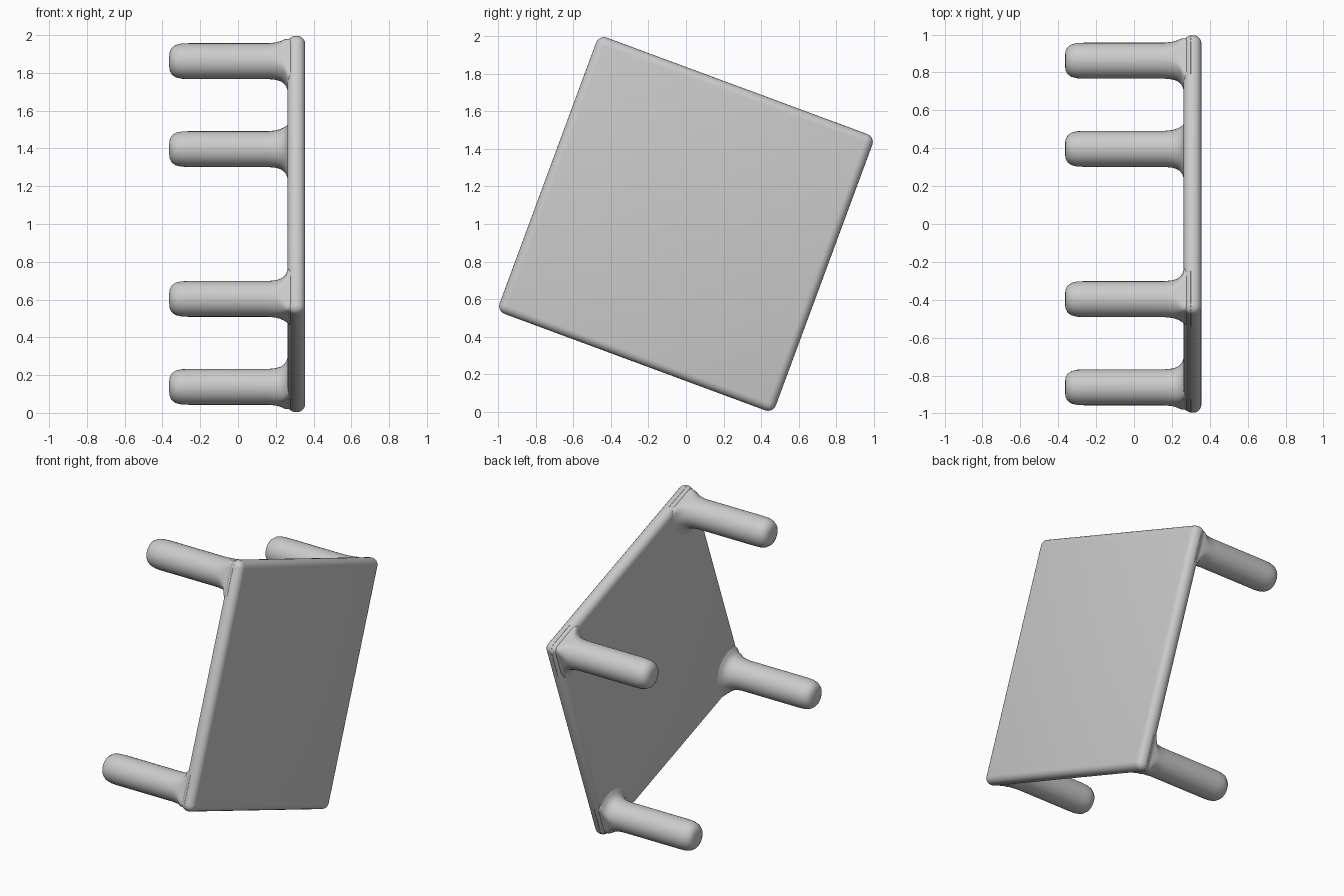
import bpy, bmesh, math
from mathutils import Vector

cube = bpy.data.objects.get("Cube")
if cube:
    bpy.data.objects.remove(cube, do_unlink=True)

TILT = math.radians(-20.3)      # turn of the whole table about x
HALF = 0.785                    # half width of the square top
X_IN, X_OUT = 0.262, 0.356      # inner and outer face of the top
ROUND = 0.044                   # rounding of the top's rim
LEG = 0.671                     # leg offset from the centre

mat = bpy.data.materials.new("light grey")
mat.use_nodes = True
grey = (0.6, 0.6, 0.6, 1)
mat.diffuse_color = grey
mat.node_tree.nodes["Principled BSDF"].inputs["Base Color"].default_value = grey


def add_object(name, bm):
    bmesh.ops.recalc_face_normals(bm, faces=bm.faces)
    mesh = bpy.data.meshes.new(name)
    bm.to_mesh(mesh)
    bm.free()
    for p in mesh.polygons:
        p.use_smooth = True
    mesh.materials.append(mat)
    ob = bpy.data.objects.new(name, mesh)
    ob.location.z = 1
    ob.rotation_euler.x = TILT
    bpy.context.collection.objects.link(ob)
    return ob


def clamp_to_top(y, z, reach):
    """Keep a point inside the rounded square outline of the top."""
    core = HALF - ROUND
    cy, cz = (max(-core, min(core, v)) for v in (y, z))
    d = Vector((y - cy, z - cz))
    if d.length > reach:
        d = d.normalized() * reach
    return cy + d.x, cz + d.y


# Table top: a thin square plate with a fully rounded rim
bm = bmesh.new()
bmesh.ops.create_cube(bm, size=1)
for v in bm.verts:
    v.co = Vector((X_OUT if v.co.x > 0 else X_IN, v.co.y * 2 * HALF, v.co.z * 2 * HALF))
bmesh.ops.bevel(bm, geom=bm.edges[:], offset=ROUND, segments=5, profile=0.5, affect='EDGES')
add_object("table_top", bm)

# Leg profile as (x, radius): rounded foot, straight shaft, flare into the top
profile = [(-0.364, 0.03), (-0.361, 0.052), (-0.35, 0.072), (-0.33, 0.086), (-0.30, 0.093),
           (-0.26, 0.095), (0.16, 0.095), (0.20, 0.099), (0.225, 0.106), (0.243, 0.118),
           (0.255, 0.134), (0.262, 0.155), (0.268, 0.165), (0.30, 0.165)]
SIDES = 32


def add_leg(name, sy, sz):
    bm = bmesh.new()
    rings = []
    for x, r in profile:
        ring = []
        # the outward flare follows the rounded rim
        inset = max(0, X_IN + ROUND - x)
        rim = math.sqrt(max(0, ROUND ** 2 - min(inset, ROUND * 0.85) ** 2))
        for i in range(SIDES):
            a = 2 * math.pi * i / SIDES
            y, z = sy * LEG + r * math.cos(a), sz * LEG + r * math.sin(a)
            if x > 0.17:
                y, z = clamp_to_top(y, z, max(rim, 0.028))
            ring.append(bm.verts.new((x, y, z)))
        rings.append(ring)
    for a, b in zip(rings, rings[1:]):
        for i in range(SIDES):
            j = (i + 1) % SIDES
            bm.faces.new((a[i], a[j], b[j], b[i]))
    bm.faces.new(rings[0])
    bm.faces.new(rings[-1])
    add_object(name, bm)


# Four legs, one near each corner
for name, sy, sz in (("upper_front_leg", -1, 1), ("upper_back_leg", 1, 1),
                     ("lower_front_leg", -1, -1), ("lower_back_leg", 1, -1)):
    add_leg(name, sy, sz)
